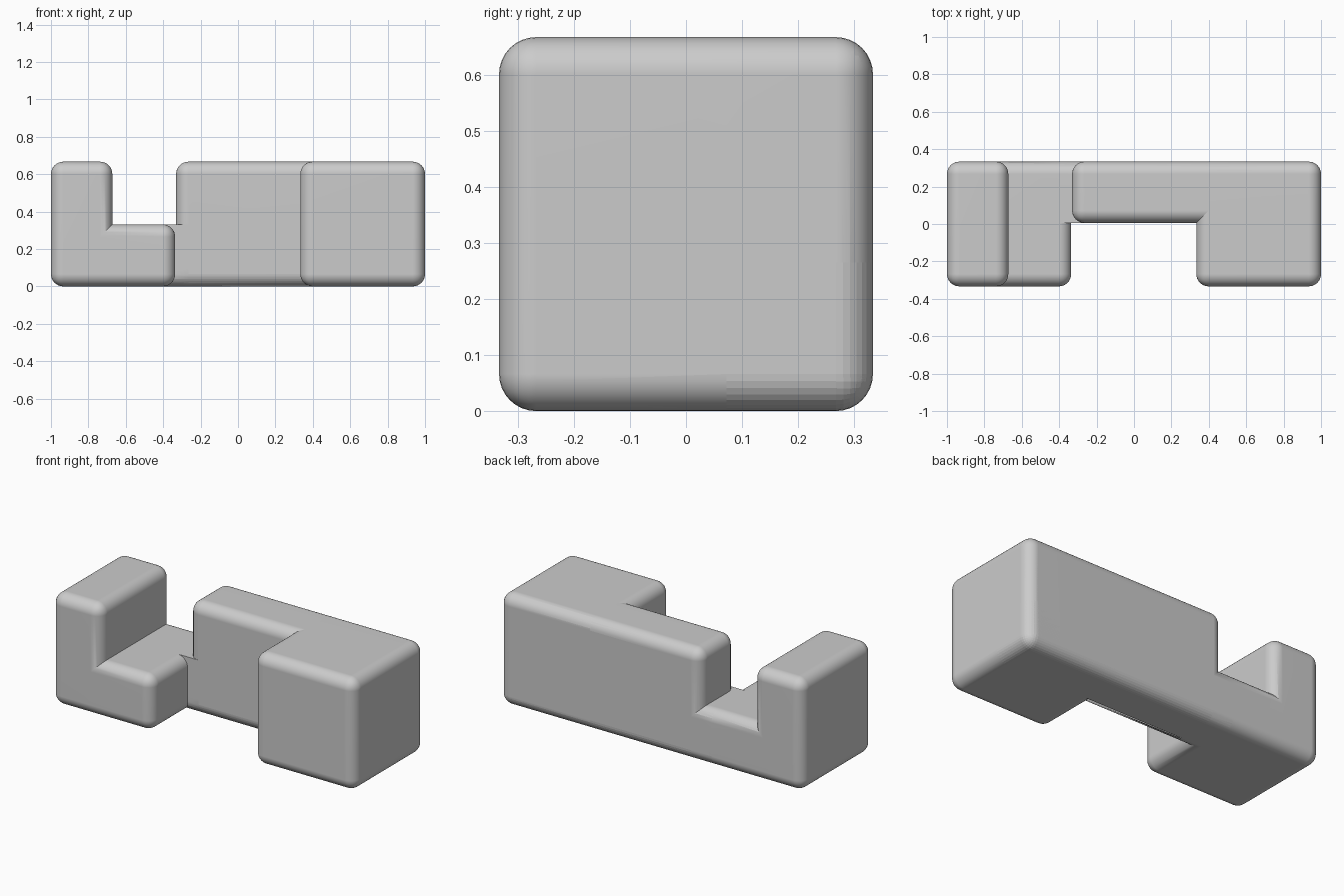
import bpy

if "Cube" in bpy.data.objects:
    bpy.data.objects.remove(bpy.data.objects["Cube"])

R = 0.066          # edge rounding radius
W = 1 / 3          # half depth, and the puzzle's unit cell

grey = bpy.data.materials.new("plain grey")
grey.diffuse_color = (0.6, 0.6, 0.6, 1)
grey.use_nodes = True
grey.node_tree.nodes["Principled BSDF"].inputs["Base Color"].default_value = grey.diffuse_color


def block(name, lo, hi, radius=R):
    """Box between two corners, with rounded edges."""
    bpy.ops.mesh.primitive_cube_add(size=1, location=[(a + b) / 2 for a, b in zip(lo, hi)])
    ob = bpy.context.object
    ob.name = name
    ob.scale = [b - a for a, b in zip(lo, hi)]
    bpy.ops.object.transform_apply(location=True, rotation=True, scale=True)
    if radius:
        bev = ob.modifiers.new("round", 'BEVEL')
        bev.width, bev.segments = radius, 8
        bpy.ops.object.modifier_apply(modifier=bev.name)
    ob.data.materials.append(grey)
    return ob


# Full-length lower back bar that everything joins onto
piece = block("burr_puzzle_piece", (-1, 0.006, 0), (1, W, 0.331))

parts = [
    # upright end post
    block("end_post", (-1, -W, 0), (-0.672, W, 2 * W)),
    # low step beside the post
    block("low_step", (-1, -W, 0), (-0.336, W, 0.331)),
    # tall back bar
    block("back_bar", (-0.331, 0.006, 0), (1, W, 2 * W)),
    # big block at the other end
    block("end_block", (0.333, -W, 0), (1, W, 2 * W)),
    # sharp-edged ledge where step and back bar meet
    block("inner_ledge", (-0.45, 0.006, 0.1), (-0.22, 0.2, 0.331), 0),
]

# Merge the blocks into one solid
for part in parts:
    uni = piece.modifiers.new("join", 'BOOLEAN')
    uni.operation, uni.solver, uni.object = 'UNION', 'EXACT', part
    bpy.context.view_layer.objects.active = piece
    bpy.ops.object.modifier_apply(modifier=uni.name)
    bpy.data.objects.remove(part, do_unlink=True)

# Smooth roundings with flat faces kept flat
bpy.ops.object.select_all(action='DESELECT')
piece.select_set(True)
bpy.context.view_layer.objects.active = piece
bpy.ops.object.shade_smooth_by_angle(angle=0.5)
wn = piece.modifiers.new("flat faces", 'WEIGHTED_NORMAL')
wn.keep_sharp = True
